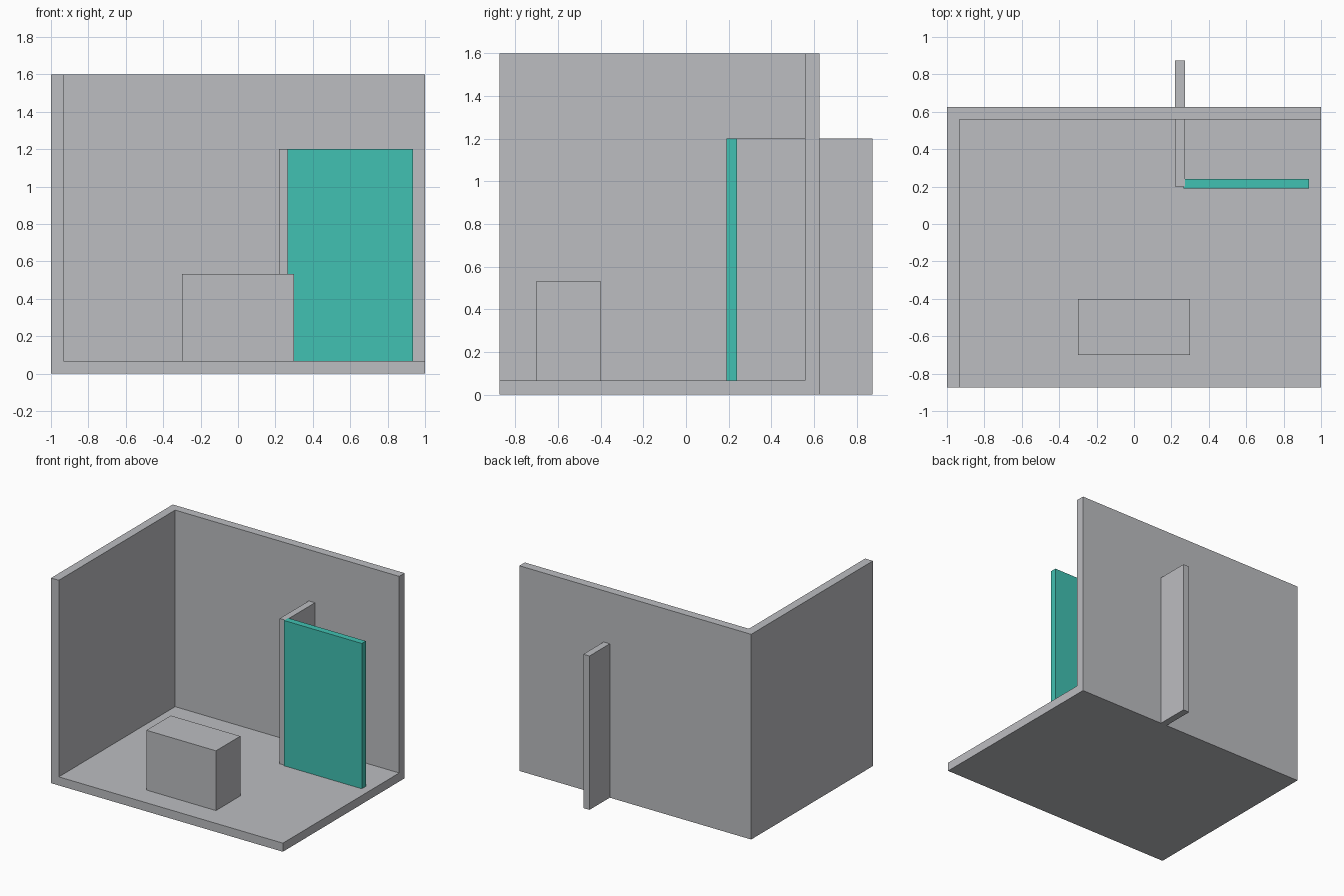
import bpy
import bmesh
from mathutils import Vector

default = bpy.data.objects.get("Cube")
if default:
    bpy.data.objects.remove(default, do_unlink=True)


def material(name, colour):
    mat = bpy.data.materials.new(name)
    mat.use_nodes = True
    mat.diffuse_color = colour
    shader = next(n for n in mat.node_tree.nodes if n.type == "BSDF_PRINCIPLED")
    shader.inputs["Base Color"].default_value = colour
    return mat


def box(name, low, high, mat):
    """Axis-aligned box between two corners, with its origin at the centre."""
    low, high = Vector(low), Vector(high)
    size = high - low
    bm = bmesh.new()
    bmesh.ops.create_cube(bm, size=1)
    bmesh.ops.scale(bm, vec=size, verts=bm.verts)
    mesh = bpy.data.meshes.new(name)
    bm.to_mesh(mesh)
    bm.free()
    mesh.materials.append(mat)
    obj = bpy.data.objects.new(name, mesh)
    obj.location = (low + high) / 2
    bpy.context.collection.objects.link(obj)
    return obj


grey = material("light grey", (0.503, 0.509, 0.533, 1))
teal = material("teal", (0.053, 0.533, 0.445, 1))

front, back, wall, height = -0.875, 0.625, 0.067, 1.6

# Room shell: floor and two walls meeting at a corner
box("floor", (-1, front, 0), (1, back, wall), grey)
box("back_wall", (-1, back - wall, wall), (1, back, height), grey)
box("side_wall", (-1, front, wall), (-1 + wall, back - wall, height), grey)

# Partition passing through the back wall
box("partition", (0.22, 0.2, 0), (0.273, 0.875, 1.2), grey)

# Coloured panel set into the floor
box("door_panel", (0.265, 0.19, wall / 2), (0.935, 0.24, 1.2), teal)

# Block standing on the floor
box("counter", (-0.3, -0.7, wall), (0.3, -0.4, 0.533), grey)
